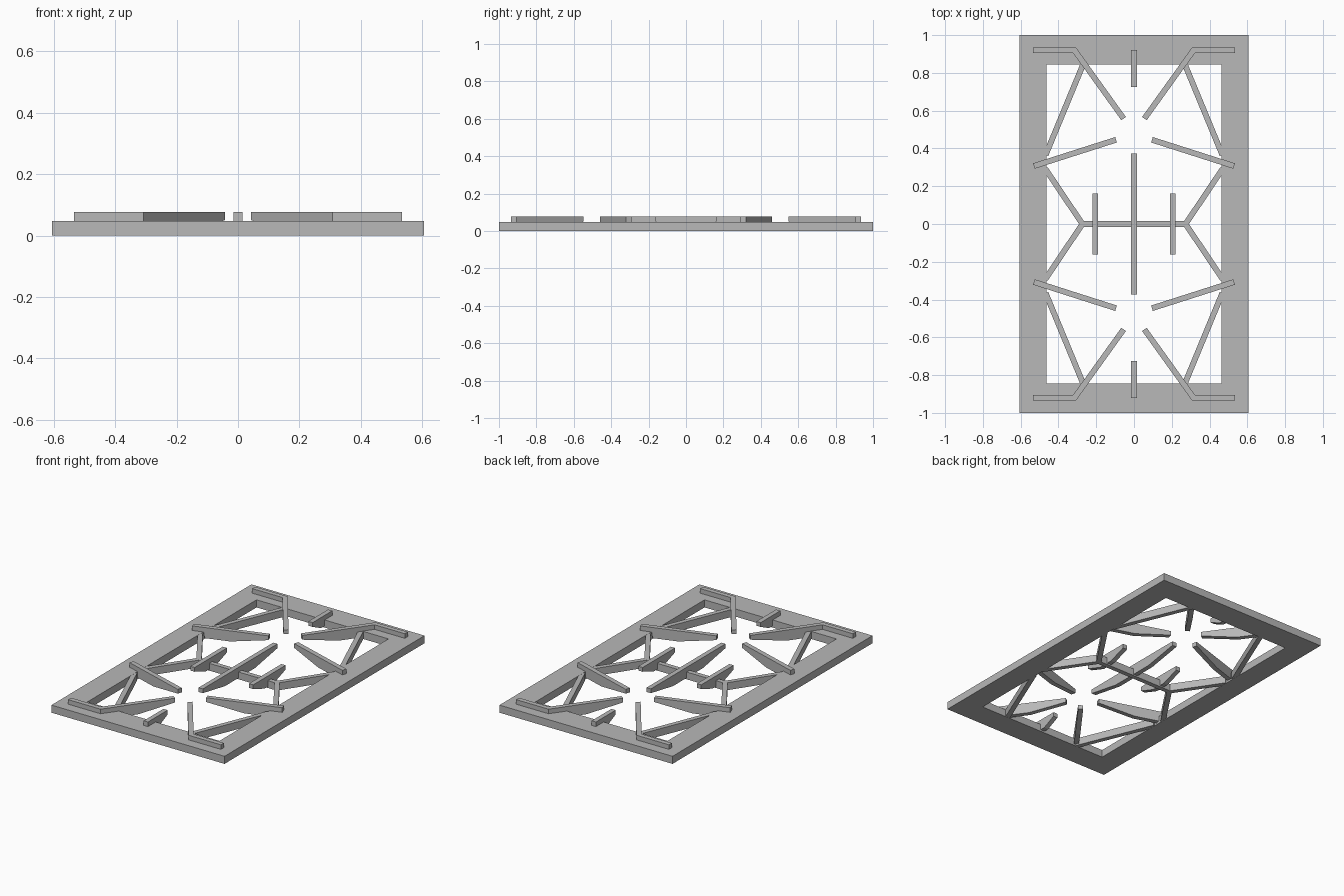
import bpy, bmesh
from mathutils import Vector

cube = bpy.data.objects.get("Cube")
if cube:
    bpy.data.objects.remove(cube, do_unlink=True)

iron = bpy.data.materials.new("grey_cast_iron")
iron.use_nodes = True
grey = (0.48, 0.48, 0.48, 1)
iron.diffuse_color = grey
iron.node_tree.nodes["Principled BSDF"].inputs["Base Color"].default_value = grey

FRAME_TOP, TOP, TIP, LOW = 0.048, 0.077, 0.05, 0.01
SEAT = 0.044      # underside of a finger where it sits on the frame
WIDTH = 0.03


def finish(name, bm):
    bmesh.ops.recalc_face_normals(bm, faces=bm.faces)
    mesh = bpy.data.meshes.new(name)
    bm.to_mesh(mesh)
    bm.free()
    mesh.materials.append(iron)
    obj = bpy.data.objects.new(name, mesh)
    bpy.context.collection.objects.link(obj)


def ribbon(name, path, top, sx=1, sy=1):
    """Upright bar along (x, y, underside) points, with mitred bends."""
    bm = bmesh.new()
    pts = [Vector((x * sx, y * sy)) for x, y, _ in path]
    rings = []
    for i, p in enumerate(pts):
        before = (p - pts[i - 1]).normalized() if i else None
        after = (pts[i + 1] - p).normalized() if i < len(pts) - 1 else None
        before, after = before or after, after or before
        along = (before + after).normalized()
        side = Vector((-along.y, along.x)) * (WIDTH / 2 / along.dot(before))
        a, b, low = p + side, p - side, path[i][2]
        rings.append([bm.verts.new((q.x, q.y, z))
                      for q, z in ((a, low), (b, low), (b, top), (a, top))])
    for r, s in zip(rings, rings[1:]):
        for k in range(4):
            n = (k + 1) % 4
            bm.faces.new((r[k], r[n], s[n], s[k]))
    bm.faces.new(rings[0])
    bm.faces.new(rings[-1])
    finish(name, bm)


def between(a, b, t, low):
    return (a[0] + (b[0] - a[0]) * t, a[1] + (b[1] - a[1]) * t, low)


# Flat rectangular frame
bm = bmesh.new()
corners = ((-1, -1), (1, -1), (1, 1), (-1, 1))
loops = [[bm.verts.new((x * hx, y * hy, z)) for x, y in corners]
         for hx, hy, z in ((0.606, 1, 0), (0.606, 1, FRAME_TOP),
                           (0.462, 0.845, FRAME_TOP), (0.462, 0.845, 0))]
for i in range(4):
    inner, outer = loops[i], loops[(i + 1) % 4]
    for k in range(4):
        n = (k + 1) % 4
        bm.faces.new((inner[k], inner[n], outer[n], outer[k]))
finish("frame", bm)

# Fingers and braces repeated in every quarter
corner_bend, corner_tip = (0.315, 0.92), (0.055, 0.558)
side_root, side_tip = (0.53, 0.307), (0.095, 0.446)
for sx, lr in ((1, "left"), (-1, "right")):
    for sy, fb in ((1, "back"), (-1, "front")):
        where = f"{fb}_{lr}"
        ribbon(f"corner_finger_{where}",
               [(0.535, 0.92, SEAT), (*corner_bend, SEAT),
                between(corner_bend, corner_tip, 0.205, SEAT),
                between(corner_bend, corner_tip, 0.21, LOW),
                between(corner_bend, corner_tip, 0.5, LOW),
                (*corner_tip, TIP)], TOP, sx, sy)
        ribbon(f"side_finger_{where}",
               [(*side_root, SEAT),
                between(side_root, side_tip, 0.155, SEAT),
                between(side_root, side_tip, 0.16, LOW),
                between(side_root, side_tip, 0.5, LOW),
                (*side_tip, TIP)], TOP, sx, sy)
        ribbon(f"corner_brace_{where}",
               [(0.468, 0.365, 0.0005), (0.268, 0.848, 0.0005)],
               FRAME_TOP - 0.0005, sx, sy)

    # Angled middle brace and small cross finger on each side
    ribbon(f"middle_brace_{lr}",
           [(0.47, 0.293, 0.0005), (0.273, 0, 0.0005), (0.47, -0.293, 0.0005)],
           FRAME_TOP - 0.0005, sx)
    ribbon(f"small_finger_{lr}",
           [(0.205, -0.162, TIP), (0.205, -0.05, LOW),
            (0.205, 0.05, LOW), (0.205, 0.162, TIP)], TOP, sx)

# Short end fingers
for sy, fb in ((1, "back"), (-1, "front")):
    ribbon(f"end_finger_{fb}",
           [(0, 0.922, SEAT), (0, 0.846, SEAT), (0, 0.844, LOW),
            (0, 0.81, LOW), (0, 0.725, TIP)], TOP, 1, sy)

# Centre crossbar and long centre finger
ribbon("crossbar", [(-0.272, 0, 0.001), (0.272, 0, 0.001)], FRAME_TOP - 0.001)
ribbon("centre_finger",
       [(0, -0.373, TIP), (0, -0.15, LOW), (0, 0.15, LOW), (0, 0.373, TIP)], TOP)
